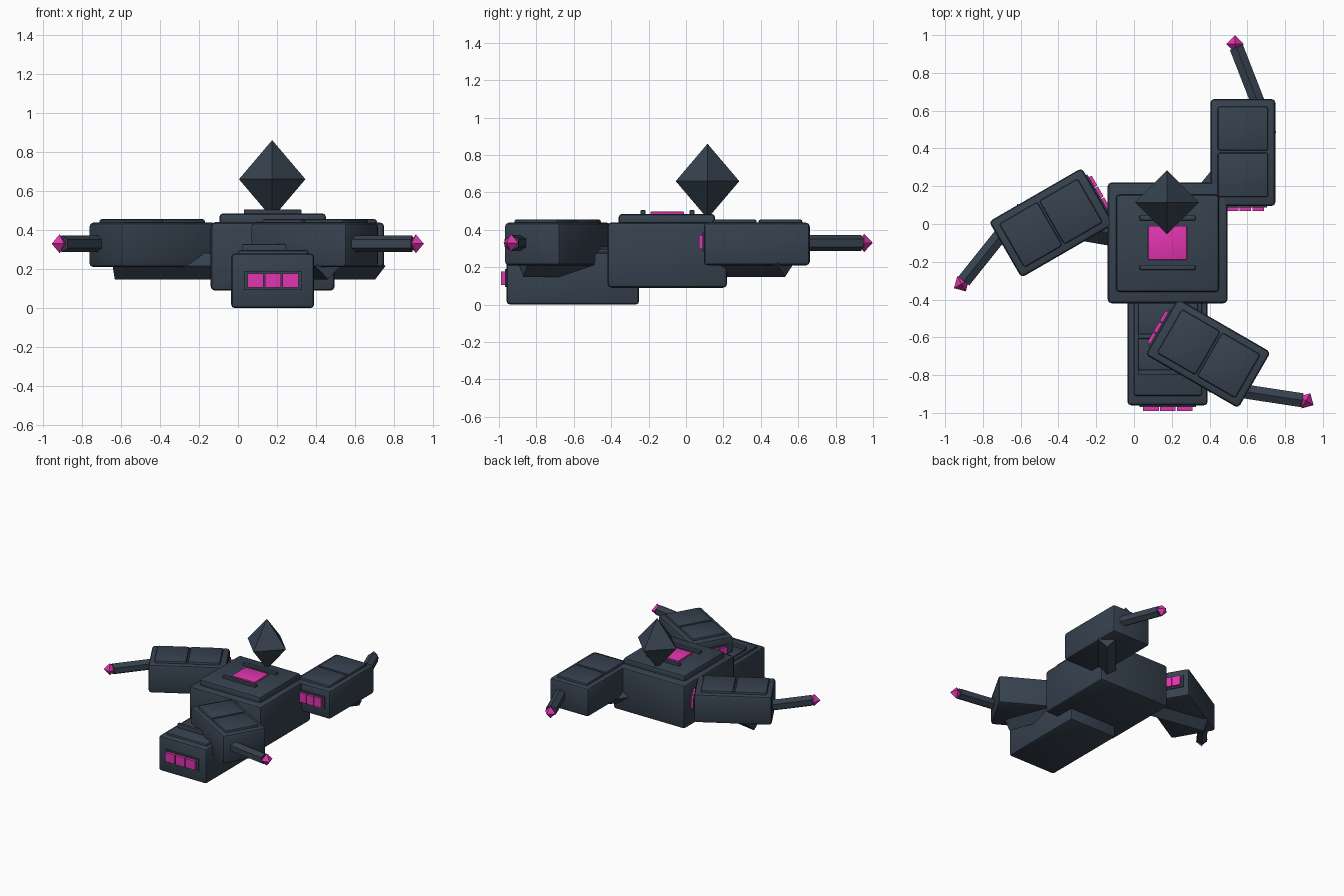
import bpy, bmesh, math
from mathutils import Matrix, Vector

if "Cube" in bpy.data.objects:
    bpy.data.objects.remove(bpy.data.objects["Cube"])


def material(name, colour):
    m = bpy.data.materials.new(name)
    m.diffuse_color = (*colour, 1)
    m.use_nodes = True
    m.node_tree.nodes["Principled BSDF"].inputs["Base Color"].default_value = m.diffuse_color
    return m


SLATE = material("dark_slate", (0.037, 0.054, 0.078))
PINK = material("glowing_magenta", (0.75, 0.035, 0.43))
CENTRE = Vector((0.1775, -0.10, 0))
IDENT = Matrix.Identity(4)


def finish(name, bm, mat, smooth, xf):
    bmesh.ops.recalc_face_normals(bm, faces=bm.faces)
    bm.transform(xf)
    me = bpy.data.meshes.new(name)
    bm.to_mesh(me)
    bm.free()
    me.materials.append(mat)
    ob = bpy.data.objects.new(name, me)
    bpy.context.collection.objects.link(ob)
    if smooth:
        bpy.ops.object.select_all(action='DESELECT')
        bpy.context.view_layer.objects.active = ob
        ob.select_set(True)
        bpy.ops.object.shade_smooth_by_angle(angle=math.radians(35))
    return ob


def box(name, x, y, z, mat=SLATE, bevel=0.0, xf=IDENT):
    """Rounded block between the given coordinate ranges."""
    bm = bmesh.new()
    bmesh.ops.create_cube(bm, size=1)
    for v in bm.verts:
        v.co = [r[0] + (c + 0.5) * (r[1] - r[0]) for c, r in zip(v.co, (x, y, z))]
    if bevel:
        bmesh.ops.bevel(bm, geom=bm.edges[:], offset=bevel, segments=2,
                        profile=0.5, affect='EDGES')
    return finish(name, bm, mat, bevel > 0, xf)


def rod(name, a, b, radius, sides, xf=IDENT):
    """Flat-sided bar from a to b with one edge facing straight up."""
    a, b = Vector(a), Vector(b)
    d = (b - a).normalized()
    side = d.cross(Vector((0, 0, 1))).normalized()
    up = Vector((0, 0, 1))
    bm = bmesh.new()
    rings = []
    for p in (a, b):
        rings.append([bm.verts.new(p + radius * (math.cos(t) * up + math.sin(t) * side))
                      for t in (2 * math.pi * i / sides for i in range(sides))])
    for i in range(sides):
        j = (i + 1) % sides
        bm.faces.new((rings[0][i], rings[0][j], rings[1][j], rings[1][i]))
    for r in rings:
        bm.faces.new(r)
    return finish(name, bm, SLATE, False, xf)


def octahedron(name, c, rx, rz, mat, xf=IDENT):
    bm = bmesh.new()
    ring = [bm.verts.new((c[0] + rx * math.cos(i * math.pi / 2),
                          c[1] + rx * math.sin(i * math.pi / 2), c[2])) for i in range(4)]
    for s in (-1, 1):
        tip = bm.verts.new((c[0], c[1], c[2] + s * rz))
        for i in range(4):
            bm.faces.new((ring[i], ring[(i + 1) % 4], tip))
    return finish(name, bm, mat, False, xf)


def windows(name, x, z, y, depth, xf=IDENT):
    """Row of three lit windows on a dark backing plate, facing -y."""
    box(name + "_frame", (x[0], x[1]), (y - 0.008, y + 0.01), z, xf=xf)
    step = (x[1] - x[0] - 0.03) / 3
    for i in range(3):
        x0 = x[0] + 0.015 + i * step
        box(f"{name}_{i}", (x0 + 0.003, x0 + step - 0.003), (y - depth, y + 0.01),
            (z[0] + 0.012, z[1] - 0.012), PINK, xf=xf)


# Central hull with roof plate, lit panel and rails
box("central_hull", (-0.14, 0.495), (-0.42, 0.22), (0.09, 0.44), bevel=0.022)
box("roof_plate", (-0.095, 0.45), (-0.36, 0.155), (0.42, 0.485), bevel=0.018)
box("roof_light", (0.075, 0.28), (-0.19, -0.01), (0.48, 0.497), PINK, bevel=0.005)
for i, y in enumerate((-0.23, 0.032)):
    box(f"roof_rail_{i}", (0.03, 0.325), (y - 0.013, y + 0.013), (0.48, 0.505), bevel=0.004)

# Floating crystal above the roof
octahedron("crystal", (0.175, 0.115, 0.66), 0.17, 0.20, SLATE)

# Low front block with stepped top plates and window row
box("front_block", (-0.035, 0.39), (-0.96, -0.25), (0.0, 0.28), bevel=0.02)
box("front_deck", (0.0, 0.36), (-0.91, -0.40), (0.26, 0.297), bevel=0.012)
for i, y in enumerate((-0.69, -0.50)):
    box(f"front_deck_panel_{i}", (0.02, 0.34), (y - 0.085, y + 0.085), (0.28, 0.312), bevel=0.01)
for i, y in enumerate((-0.785, -0.595)):
    box(f"front_deck_rail_{i}", (0.02, 0.34), (y - 0.013, y + 0.013), (0.28, 0.328), bevel=0.004)
windows("front_window", (0.03, 0.328), (0.093, 0.19), -0.96, 0.03)

# Three identical pods spaced evenly around the hull
for k in range(3):
    xf = (Matrix.Translation(CENTRE) @ Matrix.Rotation(k * math.tau / 3, 4, 'Z')
          @ Matrix.Translation(-CENTRE))
    box(f"pod_{k}", (0.405, 0.748), (0.095, 0.662), (0.21, 0.438), bevel=0.02, xf=xf)
    for j, y in enumerate(((0.142, 0.378), (0.388, 0.622))):
        box(f"pod_{k}_plate_{j}", (0.443, 0.71), y, (0.42, 0.456), bevel=0.012, xf=xf)
    windows(f"pod_{k}_window", (0.475, 0.705), (0.285, 0.385), 0.095, 0.025, xf)
    # Diamond-section strut joining the hull to the pod
    d = Vector((0.64, 0.768, 0))
    base = CENTRE + Vector((0, 0, 0.215))
    rod(f"strut_{k}", base, base + d * 0.82, 0.067, 4, xf)
    # Outer barrel with a lit tip
    rod(f"barrel_{k}", (0.665, 0.62, 0.33), (0.542, 0.935, 0.33), 0.043, 6, xf)
    octahedron(f"barrel_tip_{k}", (0.535, 0.953, 0.33), 0.046, 0.048, PINK, xf)
